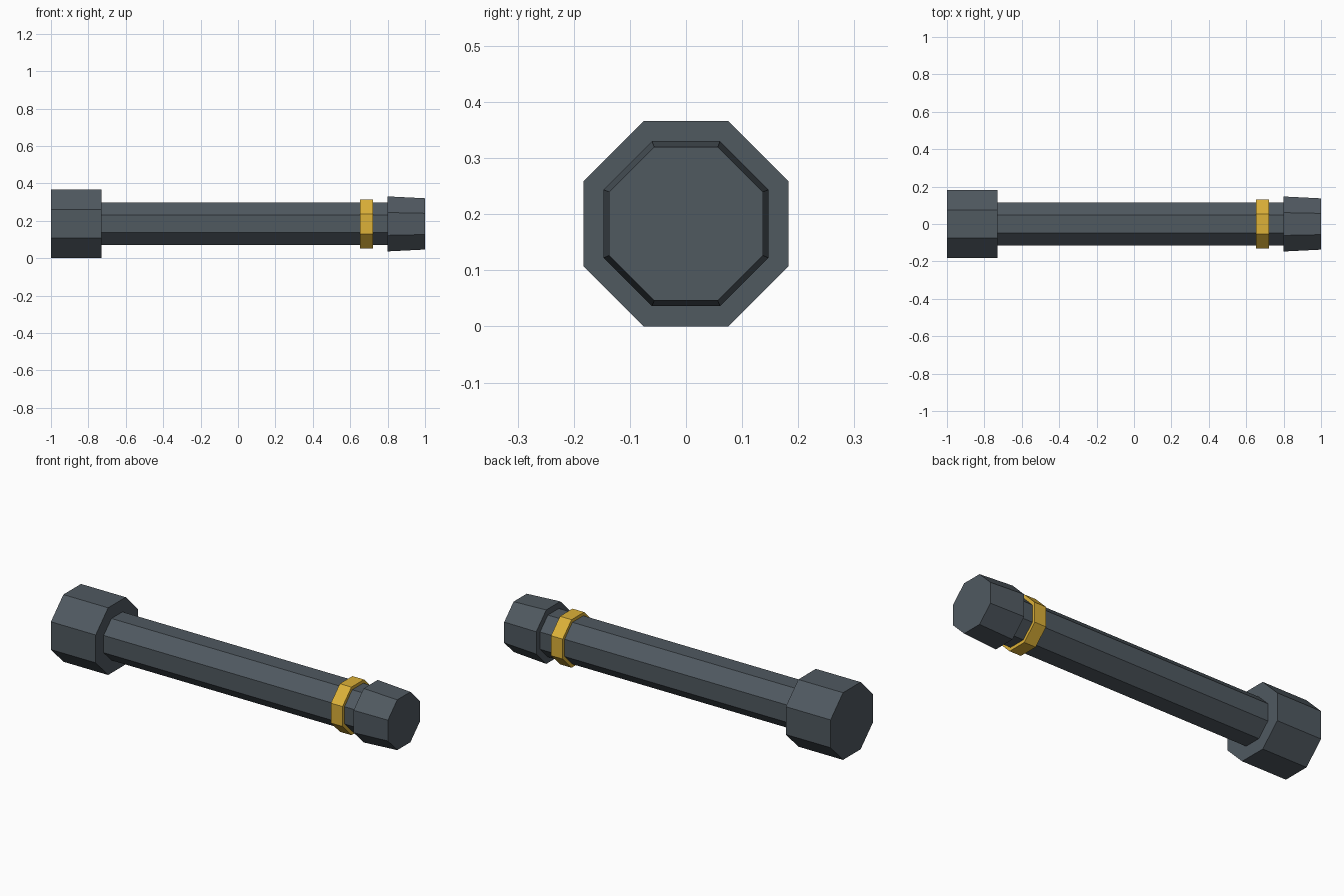
import bpy, math
from mathutils import Matrix

cube = bpy.data.objects.get("Cube")
if cube:
    bpy.data.objects.remove(cube, do_unlink=True)

SIDES = 8
AXIS_Z = 0.183


def material(name, rgb):
    mat = bpy.data.materials.new(name)
    mat.use_nodes = True
    mat.diffuse_color = (*rgb, 1)
    mat.node_tree.nodes["Principled BSDF"].inputs["Base Color"].default_value = (*rgb, 1)
    return mat


slate = material("slate grey", (0.08, 0.1, 0.118))
gold = material("gold", (0.72, 0.44, 0.04))


def octagon_bar(name, x0, x1, flat0, flat1, mat):
    """Eight-sided bar along x; flat0 and flat1 are centre-to-flat distances."""
    to_corner = 1 / math.cos(math.pi / SIDES)
    bpy.ops.mesh.primitive_cone_add(
        vertices=SIDES, radius1=flat0 * to_corner, radius2=flat1 * to_corner,
        depth=x1 - x0)
    obj = bpy.context.object
    obj.name = name
    # Turn flats to the top and bottom, then lay the bar along x
    turn = Matrix.Rotation(math.pi / 2, 4, 'Y') @ Matrix.Rotation(math.pi / SIDES, 4, 'Z')
    obj.data.transform(turn)
    obj.location = ((x0 + x1) / 2, 0, AXIS_Z)
    obj.data.materials.append(mat)
    return obj


# Heavy end block, long shaft, decorative band and tapered end cap
octagon_bar("head", -1, -0.73, 0.183, 0.183, slate)
octagon_bar("shaft", -0.73, 0.8, 0.114, 0.114, slate)
octagon_bar("band", 0.652, 0.722, 0.131, 0.131, gold)
octagon_bar("end_cap", 0.8, 1, 0.147, 0.137, slate)
